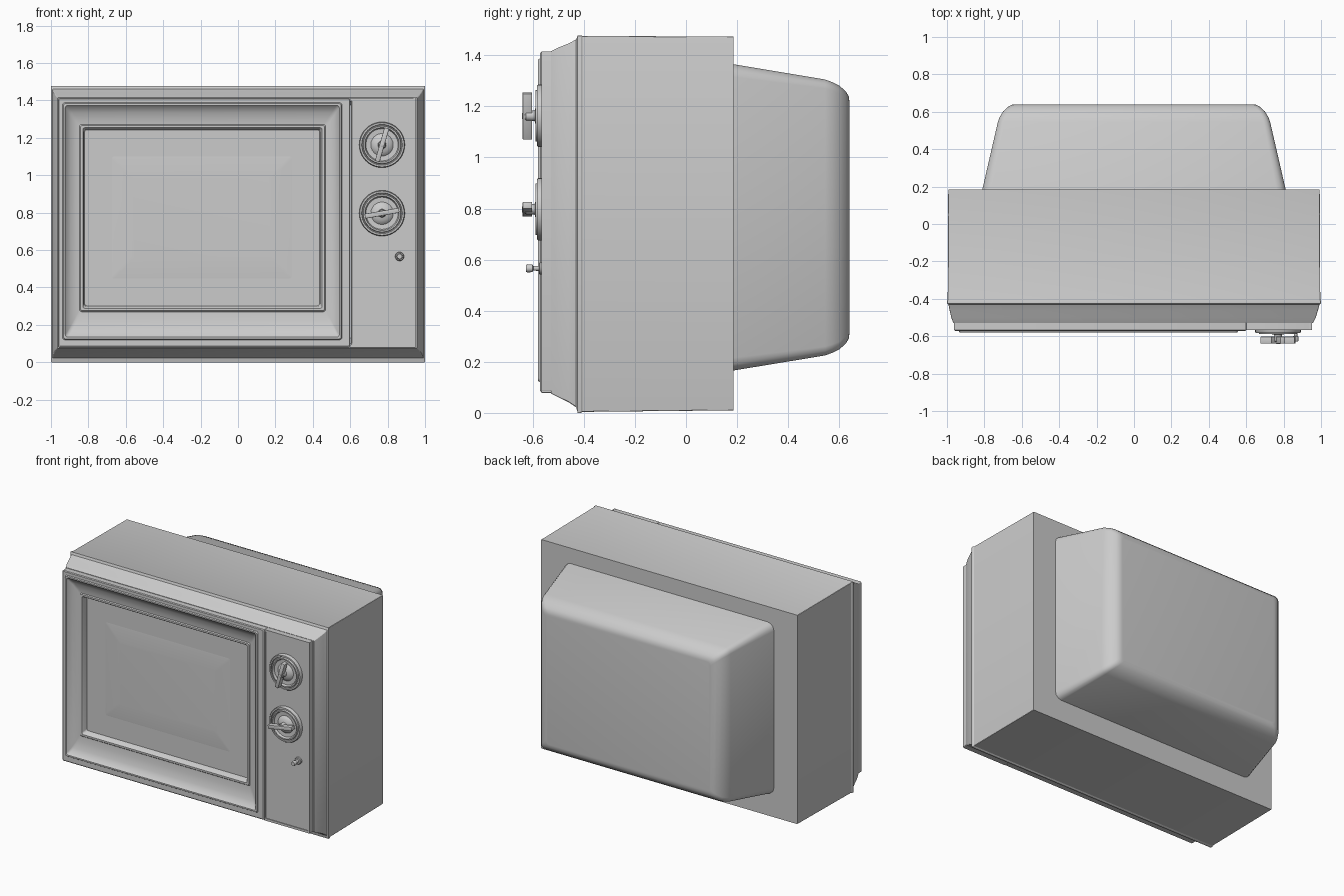
import bpy, bmesh
from math import sin, cos, pi, radians
from mathutils import Matrix, Vector


def finish(bm, name, angle=35):
    bmesh.ops.recalc_face_normals(bm, faces=bm.faces)
    me = bpy.data.meshes.new(name)
    bm.to_mesh(me)
    bm.free()
    ob = bpy.data.objects.new(name, me)
    bpy.context.collection.objects.link(ob)
    bpy.ops.object.select_all(action='DESELECT')
    ob.select_set(True)
    bpy.context.view_layer.objects.active = ob
    bpy.ops.object.shade_smooth_by_angle(angle=radians(angle))
    return ob


def loft(name, rings, angle=35, seg=3):
    """Skin rounded rectangles (x0, x1, z0, z1, y, corner radius) and cap both ends."""
    bm = bmesh.new()
    loops = []
    for x0, x1, z0, z1, y, r in rings:
        loop = []
        corners = ((x1 - r, z1 - r), (x0 + r, z1 - r), (x0 + r, z0 + r), (x1 - r, z0 + r))
        for q, (cx, cz) in enumerate(corners):
            for i in range(seg + 1):
                a = (q + i / seg) * pi / 2
                loop.append(bm.verts.new((cx + r * cos(a), y, cz + r * sin(a))))
        loops.append(loop)
    n = len(loops[0])
    for a, b in zip(loops, loops[1:]):
        for i in range(n):
            j = (i + 1) % n
            bm.faces.new((a[i], a[j], b[j], b[i]))
    bm.faces.new(loops[0])
    bm.faces.new(loops[-1])
    return finish(bm, name, angle)


def inset(rect, steps, r=0.01):
    """Rings made by insetting a rectangle: steps are (inset, y)."""
    x0, x1, z0, z1 = rect
    return [(x0 + d, x1 - d, z0 + d, z1 - d, y, r) for d, y in steps]


def lathe(name, x, z, profile, seg=40):
    """Revolve (radius, y) points about an axis along y."""
    bm = bmesh.new()
    loops = [[bm.verts.new((x + r * cos(2 * pi * i / seg), y, z + r * sin(2 * pi * i / seg)))
              for i in range(seg)] for r, y in profile]
    for a, b in zip(loops, loops[1:]):
        for i in range(seg):
            j = (i + 1) % seg
            bm.faces.new((a[i], a[j], b[j], b[i]))
    bm.faces.new(loops[0])
    bm.faces.new(loops[-1])
    return finish(bm, name)


# Cabinet shell with coved front edge
loft("cabinet", [
    (-0.993, 0.993, 0.01, 1.473, 0.185, 0.004),
    (-0.996, 0.996, 0.004, 1.476, -0.405, 0.004),
    (-1.0, 1.0, 0.0, 1.478, -0.412, 0.004),
    (-1.0, 1.0, 0.0, 1.478, -0.424, 0.004),
    (-0.992, 0.992, 0.022, 1.462, -0.43, 0.006),
    (-0.986, 0.984, 0.042, 1.446, -0.46, 0.006),
    (-0.977, 0.972, 0.062, 1.43, -0.50, 0.006),
    (-0.966, 0.958, 0.076, 1.416, -0.528, 0.006),
    (-0.945, 0.93, 0.10, 1.395, -0.528, 0.006),
    (-0.925, 0.50, 0.14, 1.37, -0.42, 0.006),
], 25)

# Rear tube housing
loft("rear_housing", [
    (-0.812, 0.812, 0.165, 1.366, 0.18, 0.05),
    (-0.728, 0.728, 0.225, 1.305, 0.545, 0.035),
    (-0.718, 0.718, 0.235, 1.295, 0.572, 0.033),
    (-0.700, 0.700, 0.25, 1.28, 0.602, 0.03),
    (-0.675, 0.675, 0.272, 1.258, 0.626, 0.028),
    (-0.655, 0.655, 0.29, 1.24, 0.637, 0.025),
    (-0.635, 0.635, 0.31, 1.22, 0.64, 0.025),
], 40)

# Screen surround: raised lip, groove, coved slope, inner bead, recess
loft("screen_surround", [
    (-0.962, 0.60, 0.08, 1.413, -0.50, 0.006),
    (-0.962, 0.60, 0.08, 1.413, -0.566, 0.006),
    (-0.957, 0.595, 0.086, 1.408, -0.571, 0.006),
    (-0.938, 0.556, 0.12, 1.388, -0.571, 0.012),
    (-0.934, 0.552, 0.125, 1.384, -0.579, 0.014),
    (-0.924, 0.542, 0.135, 1.374, -0.579, 0.014),
    (-0.918, 0.536, 0.142, 1.368, -0.568, 0.014),
    (-0.895, 0.515, 0.18, 1.335, -0.549, 0.014),
    (-0.868, 0.488, 0.23, 1.298, -0.537, 0.014),
    (-0.848, 0.468, 0.27, 1.272, -0.534, 0.012),
    (-0.843, 0.463, 0.276, 1.267, -0.541, 0.012),
    (-0.830, 0.450, 0.288, 1.255, -0.541, 0.012),
    (-0.824, 0.442, 0.297, 1.247, -0.53, 0.012),
    (-0.812, 0.424, 0.312, 1.236, -0.44, 0.012),
], 30)

# Bulging glass screen
loft("screen", inset((-0.815, 0.428, 0.308, 1.24),
     ((0, -0.43), (0.012, -0.455), (0.035, -0.474), (0.06, -0.487),
      (0.09, -0.495), (0.15, -0.501), (0.25, -0.505)), 0.012), 50)

# Control panel with a raised bead on the right edge
loft("control_panel", inset((0.603, 0.95, 0.088, 1.413),
     ((0, -0.50), (0, -0.556), (0.006, -0.561))), 30)
loft("panel_edge_bead", [(0.938, 0.952, 0.085, 1.415, y, 0.003) for y in (-0.52, -0.566)], 30)
for nm, z in (("top", 1.406), ("bottom", 0.086)):
    loft(nm + "_panel_trim", [(0.60, 0.95, z - 0.008, z + 0.008, y, 0.003) for y in (-0.52, -0.566)], 30)

# Two tuning dials with bar grips
for nm, z, tilt in (("upper", 1.163, -16), ("lower", 0.797, -80)):
    lathe(nm + "_dial", 0.77, z, [
        (0.122, -0.55), (0.122, -0.578), (0.118, -0.584), (0.109, -0.584), (0.106, -0.577),
        (0.103, -0.577), (0.10, -0.589), (0.092, -0.589), (0.086, -0.574), (0.06, -0.572),
        (0.052, -0.580), (0.038, -0.588), (0.022, -0.592), (0.020, -0.596), (0.020, -0.626),
        (0.017, -0.630)])
    bm = bmesh.new()
    bmesh.ops.create_cube(bm, size=1, matrix=Matrix.LocRotScale(
        Vector((0.77, -0.621, z)), Matrix.Rotation(radians(-tilt), 3, 'Y'),
        Vector((0.026, 0.038, 0.186))))
    bmesh.ops.bevel(bm, geom=bm.edges[:], offset=0.003, segments=2, affect='EDGES', profile=0.5)
    finish(bm, nm + "_dial_grip")
    lathe(nm + "_grip_pin", 0.77, z, [(0.012, -0.63), (0.012, -0.641), (0.009, -0.6425)], 20)

# Small push-pull power knob
lathe("power_knob", 0.864, 0.566, [
    (0.024, -0.55), (0.024, -0.572), (0.020, -0.576), (0.010, -0.576), (0.009, -0.598),
    (0.015, -0.601), (0.016, -0.622), (0.013, -0.627)], 24)
